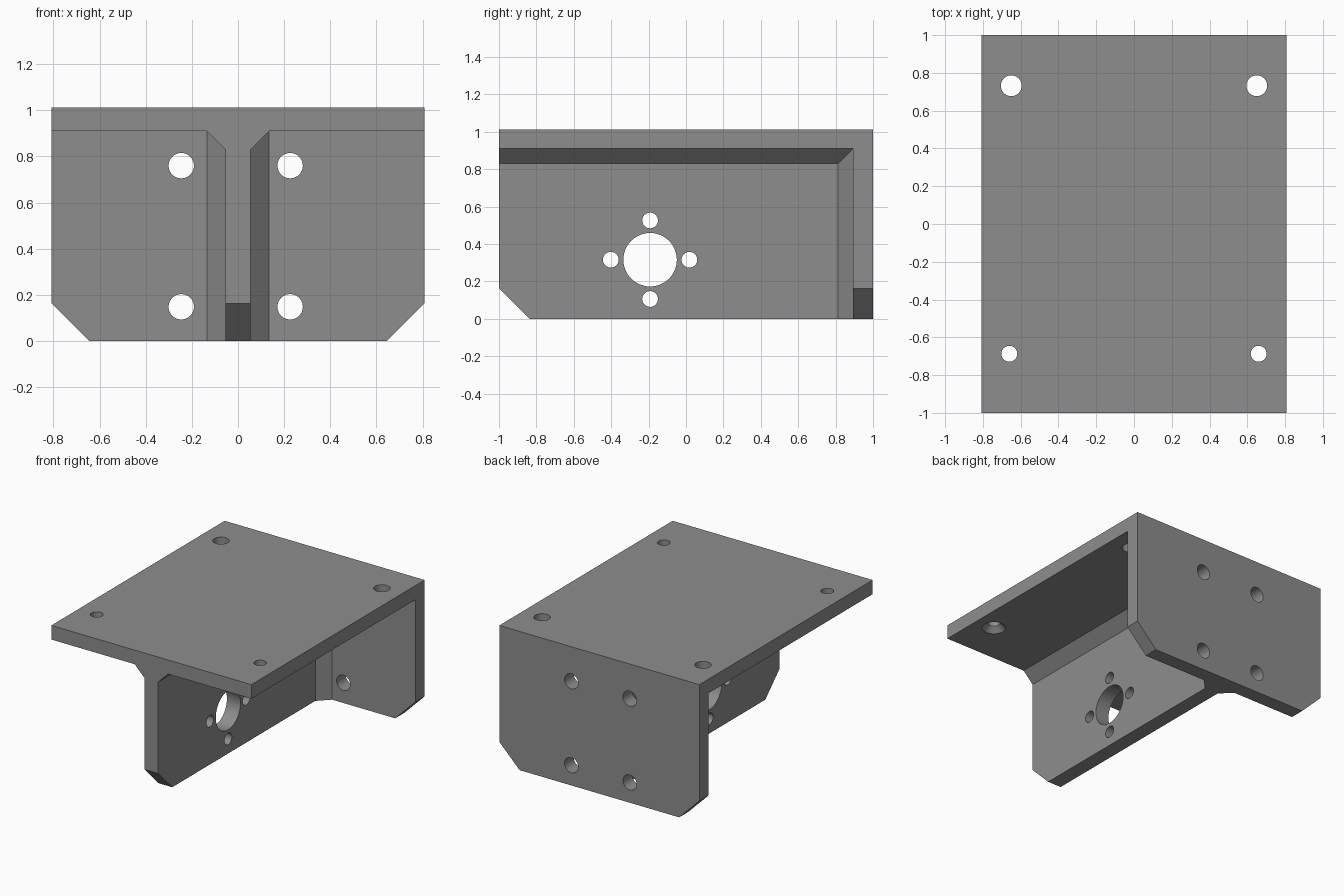
import bpy, bmesh, math
from mathutils import Matrix, Vector

if "Cube" in bpy.data.objects:
    bpy.data.objects.remove(bpy.data.objects["Cube"])

# Main dimensions
W, L, H = 0.808, 1.0, 1.013        # half width, half length, height
WEB, FIL, CH = 0.055, 0.08, 0.163  # half web, fillet size, corner cut
TOP_Z, BACK_Y = 0.91, 0.893        # inner faces of the plates

steel = bpy.data.materials.new("grey steel")
steel.diffuse_color = (0.27, 0.27, 0.27, 1)
steel.use_nodes = True
steel.node_tree.nodes["Principled BSDF"].inputs["Base Color"].default_value = steel.diffuse_color


def make(name, bm):
    bmesh.ops.recalc_face_normals(bm, faces=bm.faces)
    me = bpy.data.meshes.new(name)
    bm.to_mesh(me)
    bm.free()
    me.materials.append(steel)
    ob = bpy.data.objects.new(name, me)
    bpy.context.collection.objects.link(ob)
    return ob


def hull(name, pts):
    bm = bmesh.new()
    vs = [bm.verts.new(p) for p in pts]
    bmesh.ops.convex_hull(bm, input=vs)
    bmesh.ops.dissolve_limit(bm, angle_limit=0.01, verts=bm.verts, edges=bm.edges)
    return make(name, bm)


def box_points(xs, ys, zs):
    return [(x, y, z) for x in xs for y in ys for z in zs]


def drill(centre, axis, r1, depth, r2=None):
    """Cylinder or cone along an axis, r1 at its low end and r2 at its high end."""
    bm = bmesh.new()
    rot = Vector((0, 0, 1)).rotation_difference(Vector(axis)).to_matrix().to_4x4()
    bmesh.ops.create_cone(bm, cap_ends=True, segments=48, radius1=r1,
                          radius2=r1 if r2 is None else r2, depth=depth,
                          matrix=Matrix.Translation(centre) @ rot)
    return make("drill", bm)


bracket = hull("bracket", box_points((-W, W), (-L, L), (0, H)))
cutters = []

for s in (-1, 1):
    # Side pocket, leaving the web, plates and sloped fillets
    pts = []
    for x, inset in ((WEB, FIL), (WEB + FIL, 0), (1.1, 0)):
        pts += box_points((s * x,), (-1.2, BACK_Y - inset), (-0.2, TOP_Z - inset))
    cutters.append(hull("pocket", pts))
    # Cut lower corner of the back plate
    e = 0.1
    cutters.append(hull("corner_cut", [
        (s * x, y, z) for y in (0.5, 1.2)
        for x, z in ((W + e, CH + e), (W - CH - e, -e), (W + e, -e))]))
    # Top plate holes, the front pair countersunk from below
    cutters.append(drill((s * 0.65, 0.732, 0.98), (0, 0, 1), 0.055, 0.3))
    cutters.append(drill((s * 0.66, -0.687, 0.98), (0, 0, 1), 0.042, 0.3))
    cutters.append(drill((s * 0.66, -0.687, TOP_Z + 0.015), (0, 0, 1), 0.09, 0.05, 0.04))
    # Back plate holes
    for z in (0.148, 0.76):
        cutters.append(drill((-0.01 + s * 0.236, 0.95, z), (0, 1, 0), 0.055, 0.3))

# Cut front lower corner of the web
cutters.append(hull("web_cut", [
    (x, y, z) for x in (-0.3, 0.3)
    for y, z in ((-1.1, CH + 0.1), (-1 + CH + 0.1, -0.1), (-1.1, -0.1))]))

# Motor hole in the web with four screw holes around it
MY, MZ = -0.192, 0.316
cutters.append(drill((0, MY, MZ), (1, 0, 0), 0.143, 0.4))
for i in range(4):
    a = i * math.pi / 2
    cutters.append(drill((0, MY + 0.21 * math.cos(a), MZ + 0.21 * math.sin(a)),
                         (1, 0, 0), 0.042, 0.4))

# Apply the cuts and remove the helpers
bpy.context.view_layer.objects.active = bracket
bracket.select_set(True)
for c in cutters:
    m = bracket.modifiers.new("cut", "BOOLEAN")
    m.operation, m.solver, m.object = "DIFFERENCE", "EXACT", c
    bpy.ops.object.modifier_apply(modifier=m.name)
    bpy.data.objects.remove(c)

bpy.ops.object.shade_smooth_by_angle(angle=math.radians(30))
